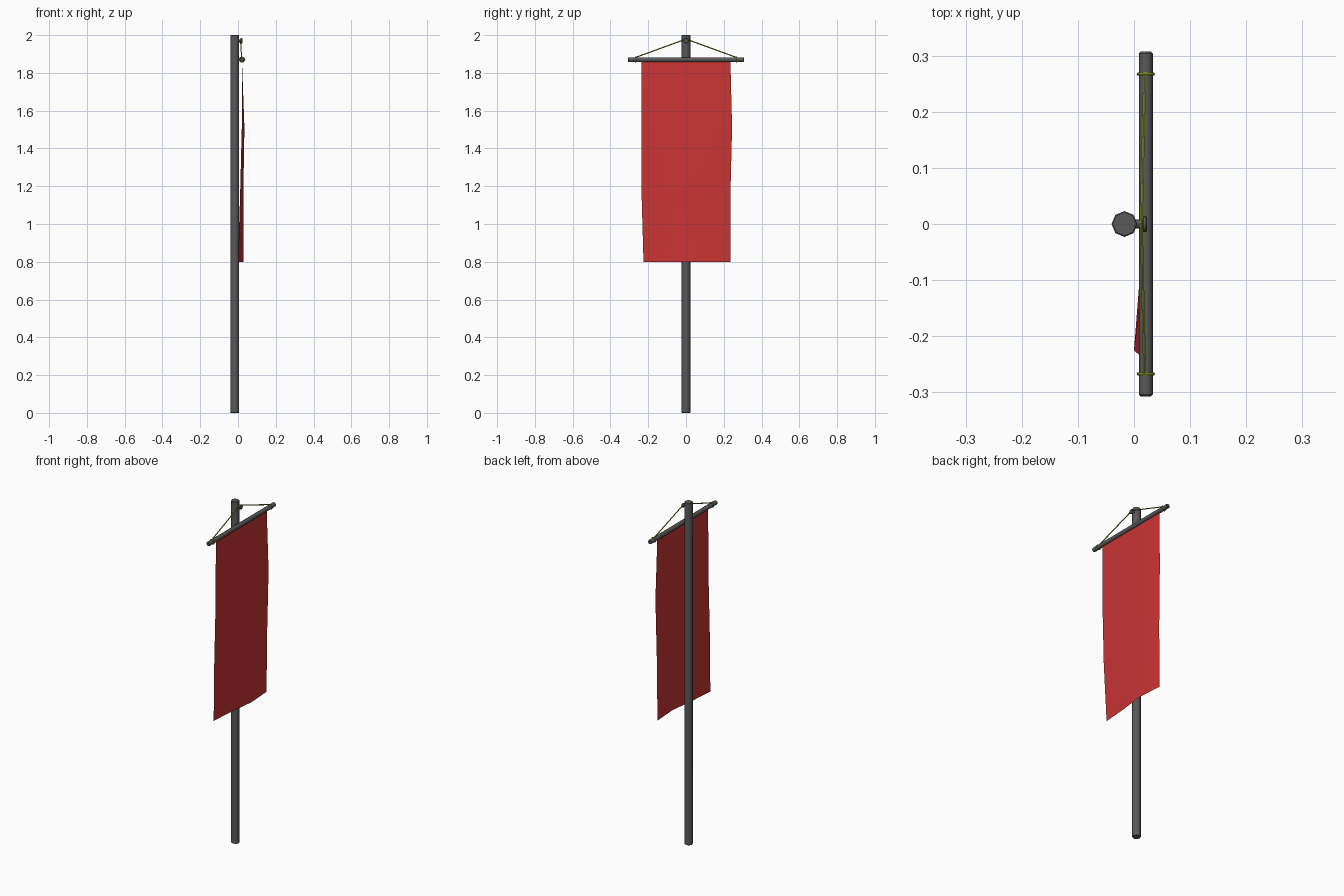
import bpy, bmesh
from math import pi
from mathutils import Vector

cube = bpy.data.objects.get("Cube")
if cube:
    bpy.data.objects.remove(cube, do_unlink=True)


def material(name, rgb):
    mat = bpy.data.materials.new(name)
    mat.use_nodes = True
    mat.diffuse_color = (*rgb, 1)
    mat.node_tree.nodes["Principled BSDF"].inputs["Base Color"].default_value = (*rgb, 1)
    return mat


GREY = material("dark grey", (0.1, 0.1, 0.1))
RED = material("banner red", (0.6, 0.035, 0.035))
GREEN = material("rope green", (0.24, 0.36, 0.02))


def smooth(obj):
    bpy.ops.object.select_all(action="DESELECT")
    obj.select_set(True)
    bpy.context.view_layer.objects.active = obj
    bpy.ops.object.shade_smooth_by_angle(angle=pi / 3.5)


def rod(name, start, end, radius, mat, sides=8, bevel=0.0):
    """Straight cylinder between two points, with optional chamfered ends."""
    start, end = Vector(start), Vector(end)
    axis = end - start
    bpy.ops.mesh.primitive_cylinder_add(vertices=sides, radius=radius, depth=axis.length,
                                        location=(start + end) / 2)
    obj = bpy.context.object
    obj.name = name
    obj.rotation_euler = axis.to_track_quat("Z", "Y").to_euler()
    obj.data.materials.append(mat)
    if bevel:
        mod = obj.modifiers.new("chamfer", "BEVEL")
        mod.width = bevel
        mod.limit_method = "ANGLE"
        mod.angle_limit = pi / 3
    smooth(obj)
    return obj


# Pole and crossbar
POLE_X, BAR_X, BAR_Z, HOOK_Z = -0.017, 0.021, 1.87, 1.97
rod("pole", (POLE_X, 0, 0), (POLE_X, 0, 2), 0.023, GREY, bevel=0.002)
rod("crossbar", (BAR_X, -0.307, BAR_Z), (BAR_X, 0.307, BAR_Z), 0.0125, GREY, bevel=0.003)

# Peg with a wider cap that carries the rope
rod("peg", (POLE_X, 0, HOOK_Z), (0.018, 0, HOOK_Z), 0.008, GREY)
rod("peg_cap", (0.015, 0, HOOK_Z), (0.023, 0, HOOK_Z), 0.014, GREY, bevel=0.002)

# Rope loops around the bar and the two rope strands up to the peg
for side, label in ((-1, "right"), (1, "left")):
    y = side * 0.267
    bpy.ops.mesh.primitive_torus_add(major_radius=0.0135, minor_radius=0.003,
                                     major_segments=12, minor_segments=6,
                                     location=(BAR_X, y, BAR_Z), rotation=(pi / 2, 0, 0))
    loop = bpy.context.object
    loop.name = "rope_loop_" + label
    loop.data.materials.append(GREEN)
    smooth(loop)
    rod("rope_" + label, (0.019, y, BAR_Z + 0.012), (0.013, 0, HOOK_Z + 0.009),
        0.003, GREEN, sides=6)

# Hanging cloth: each row gives height, edge positions and the sway of four columns
ROWS = (
    (1.868, -0.235, 0.235, (0.021, 0.021, 0.021, 0.021)),
    (1.51, -0.235, 0.244, (0.02, 0.022, 0.034, 0.027)),
    (1.15, -0.235, 0.235, (0.011, 0.018, 0.028, 0.024)),
    (0.80, -0.225, 0.235, (0.0, 0.012, 0.03, 0.02)),
)
bm = bmesh.new()
grid = [[bm.verts.new((x, lo + (hi - lo) * i / 3, z)) for i, x in enumerate(sway)]
        for z, lo, hi, sway in ROWS]
for upper, lower in zip(grid, grid[1:]):
    for i in range(3):
        bm.faces.new((lower[i], lower[i + 1], upper[i + 1], upper[i]))
mesh = bpy.data.meshes.new("banner_cloth")
bm.to_mesh(mesh)
bm.free()
mesh.materials.append(RED)
cloth = bpy.data.objects.new("banner_cloth", mesh)
bpy.context.collection.objects.link(cloth)
smooth(cloth)
